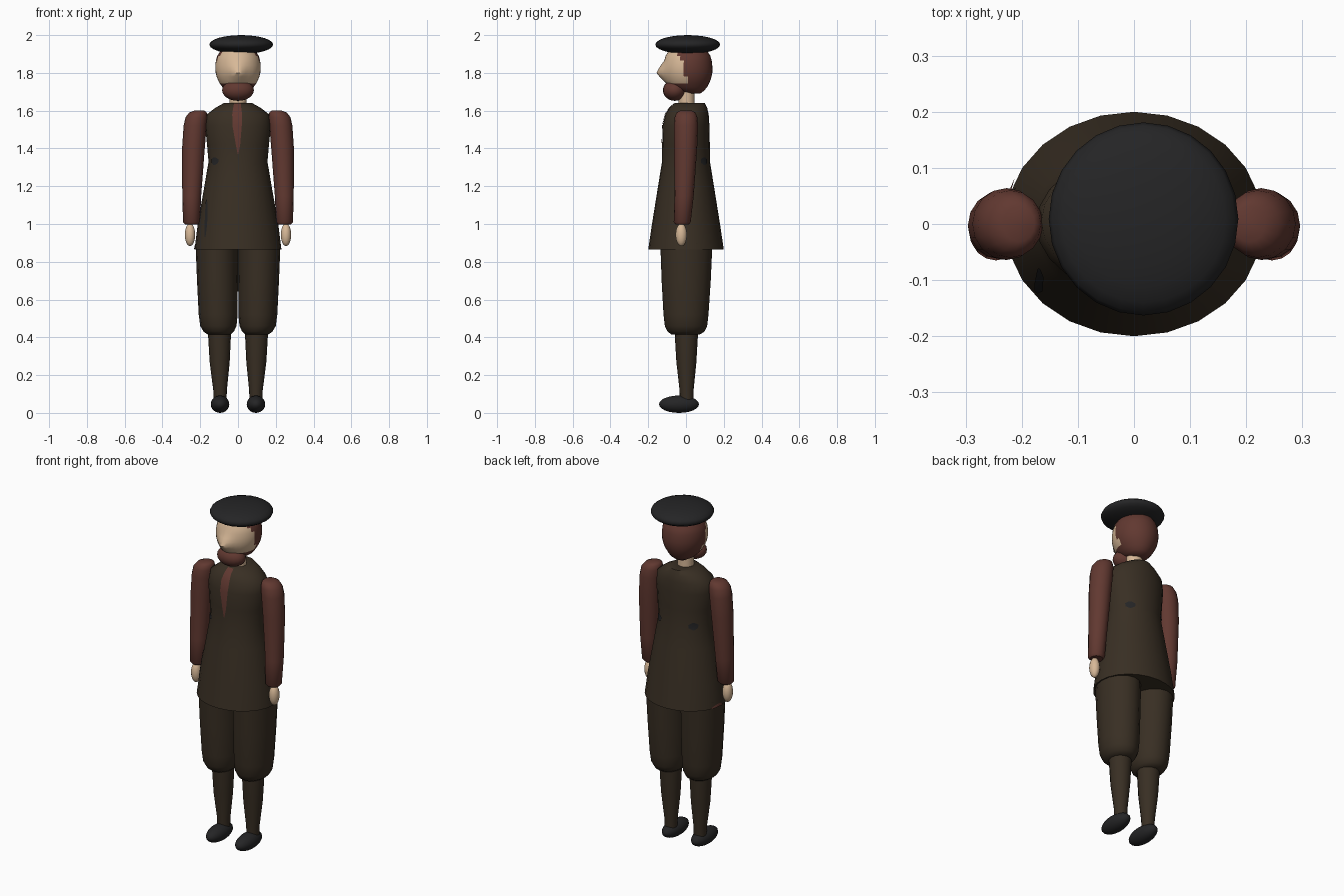
import bpy, bmesh, math
from mathutils import Matrix

default_cube = bpy.data.objects.get("Cube")
if default_cube:
    bpy.data.objects.remove(default_cube, do_unlink=True)


def make_material(name, colour):
    mat = bpy.data.materials.new(name)
    mat.use_nodes = True
    mat.diffuse_color = (*colour, 1)
    mat.node_tree.nodes["Principled BSDF"].inputs["Base Color"].default_value = (*colour, 1)
    return mat


skin = make_material("skin", (0.68, 0.48, 0.31))
russet = make_material("russet", (0.12, 0.04, 0.03))
brown = make_material("dark brown", (0.04, 0.028, 0.017))
charcoal = make_material("charcoal", (0.018, 0.018, 0.019))


def finish(name, bm, *materials):
    """Turn a bmesh into a smooth shaded object."""
    mesh = bpy.data.meshes.new(name)
    bm.to_mesh(mesh)
    bm.free()
    obj = bpy.data.objects.new(name, mesh)
    bpy.context.collection.objects.link(obj)
    for mat in materials:
        mesh.materials.append(mat)
    bpy.ops.object.select_all(action="DESELECT")
    obj.select_set(True)
    bpy.context.view_layer.objects.active = obj
    bpy.ops.object.shade_smooth_by_angle(angle=math.radians(50))
    return obj


def ring_point(ring, angle, grow=0.0):
    z, cx, cy, rx, ry = ring
    return (cx + (rx + grow) * math.cos(angle), cy + (ry + grow) * math.sin(angle), z)


def loft(rings, sides=20):
    """Skin a stack of ellipses (z, centre x, centre y, radius x, radius y)."""
    bm = bmesh.new()
    loops = [[bm.verts.new(ring_point(r, math.tau * i / sides)) for i in range(sides)]
             for r in rings]
    for low, high in zip(loops, loops[1:]):
        for i in range(sides):
            j = (i + 1) % sides
            bm.faces.new((low[i], low[j], high[j], high[i]))
    bm.faces.new(loops[0])
    bm.faces.new(loops[-1])
    bmesh.ops.recalc_face_normals(bm, faces=bm.faces)
    return bm


def ellipsoid(name, centre, radii, mat, sides=20):
    bm = bmesh.new()
    place = Matrix.Translation(centre) @ Matrix.Diagonal((*radii, 1))
    bmesh.ops.create_uvsphere(bm, u_segments=sides, v_segments=12, radius=1, matrix=place)
    return finish(name, bm, mat)


# Tunic
tunic = [(0.865, 0, 0, 0.23, 0.2), (1, 0, 0, 0.213, 0.18),
         (1.2, 0, 0, 0.178, 0.148), (1.33, 0, 0, 0.156, 0.127),
         (1.42, 0, 0, 0.164, 0.126), (1.52, 0, 0, 0.174, 0.124),
         (1.58, 0, 0.005, 0.165, 0.115), (1.615, 0, 0.012, 0.12, 0.1),
         (1.64, 0, 0.02, 0.075, 0.08)]
finish("tunic", loft(tunic, 24), brown)


def tunic_ring(z):
    for a, b in zip(tunic, tunic[1:]):
        if z <= b[0]:
            t = (z - a[0]) / (b[0] - a[0])
            return [p + (q - p) * t for p, q in zip(a, b)]
    return tunic[-1]


def patch(name, rows, mat):
    """Thin plate on the tunic from rows of (z, centre angle, half angle) in degrees."""
    bm = bmesh.new()
    grid = []
    for z, mid, half in rows:
        angles = [math.radians(mid + half * k / 2) for k in range(-2, 3)]
        grid.append([bm.verts.new(ring_point(tunic_ring(z), a, 0.003)) for a in angles])
    for low, high in zip(grid, grid[1:]):
        for i in range(4):
            bm.faces.new((low[i], low[i + 1], high[i + 1], high[i]))
    finish(name, bm, mat)


# Shirt front, belt glimpses and hem details on the tunic
patch("shirt_front", [(1.37, 270, 0.5), (1.42, 270, 4), (1.52, 268.5, 8),
                      (1.58, 268.5, 9), (1.615, 268, 10), (1.638, 268, 13)], russet)
for label, angle in (("front_right", 219), ("back_right", 135), ("back_left", 48)):
    patch("belt_" + label, [(1.312, angle, 2), (1.323, angle, 10),
                            (1.342, angle, 11), (1.353, angle, 3)], charcoal)
patch("pocket_slit", [(0.93, 219, 1), (1, 218, 3), (1.11, 212, 3), (1.13, 210, 1)], charcoal)
patch("shirt_hem", [(0.868, 170, 14), (0.885, 174, 3)], russet)

# Head: face and hair share one shell, split by a rule
head_rings = []
for z, half_width, front, back in (
        (1.69, 0.035, 0.01, 0.075), (1.705, 0.065, -0.05, 0.095),
        (1.725, 0.083, -0.085, 0.112), (1.745, 0.097, -0.1, 0.122),
        (1.762, 0.106, -0.108, 0.13), (1.78, 0.113, -0.115, 0.135),
        (1.8, 0.118, -0.12, 0.139), (1.82, 0.12, -0.121, 0.14),
        (1.84, 0.12, -0.12, 0.139), (1.865, 0.117, -0.115, 0.136),
        (1.89, 0.11, -0.108, 0.129), (1.92, 0.09, -0.09, 0.11)):
    head_rings.append((z, 0, (front + back) / 2, half_width, (back - front) / 2))
head = loft(head_rings, 36)
for v in head.verts:
    if v.co.y < 0:
        lift = max(0, 1 - abs(v.co.z - 1.8) / 0.065)
        v.co.y -= 0.036 * lift * math.exp(-(v.co.x / 0.04) ** 2)
for f in head.faces:
    c = f.calc_center_median()
    is_face = c.z > 1.745 and c.y < 0.01 - (c.z - 1.75) * 0.3
    f.material_index = 0 if is_face else 1
finish("head", head, skin, russet)
ellipsoid("beard", (0, -0.06, 1.708), (0.084, 0.062, 0.056), russet)
finish("neck", loft([(1.6, 0, 0.003, 0.045, 0.043), (1.72, 0, 0.003, 0.045, 0.043)]), skin)
ellipsoid("beret", (0.017, 0.009, 1.95), (0.169, 0.172, 0.05), charcoal, 24)

# Limbs on both sides
for side, s in (("left", 1), ("right", -1)):
    def limb(part, mat, rings):
        mirrored = [(z, s * cx, cy, rx, ry) for z, cx, cy, rx, ry in rings]
        finish(side + "_" + part, loft(mirrored, 16), mat)

    limb("sleeve", russet, [
        (0.998, 0.246, -0.02, 0.035, 0.035), (1.01, 0.246, -0.02, 0.045, 0.045),
        (1.15, 0.245, -0.01, 0.05, 0.051), (1.4, 0.236, -0.002, 0.06, 0.061),
        (1.52, 0.227, 0, 0.061, 0.064), (1.565, 0.22, 0, 0.058, 0.06),
        (1.59, 0.212, 0, 0.046, 0.05), (1.6, 0.205, 0, 0.028, 0.032)])
    ellipsoid(side + "_hand", (s * 0.254, -0.025, 0.943), (0.028, 0.03, 0.06), skin, 14)
    limb("breeches", brown, [
        (0.415, 0.1, -0.002, 0.06, 0.075), (0.43, 0.102, 0, 0.08, 0.097),
        (0.46, 0.104, 0, 0.096, 0.112), (0.52, 0.105, 0, 0.103, 0.119),
        (0.7, 0.109, 0.001, 0.108, 0.13), (0.9, 0.113, 0.002, 0.112, 0.138)])
    limb("stocking", brown, [
        (0.05, 0.095, 0.003, 0.034, 0.035), (0.12, 0.095, 0.003, 0.036, 0.037),
        (0.27, 0.097, 0.002, 0.053, 0.053), (0.44, 0.098, 0.002, 0.062, 0.063)])
    ellipsoid(side + "_shoe", (s * 0.095, -0.037, 0.046), (0.049, 0.106, 0.046), charcoal)
